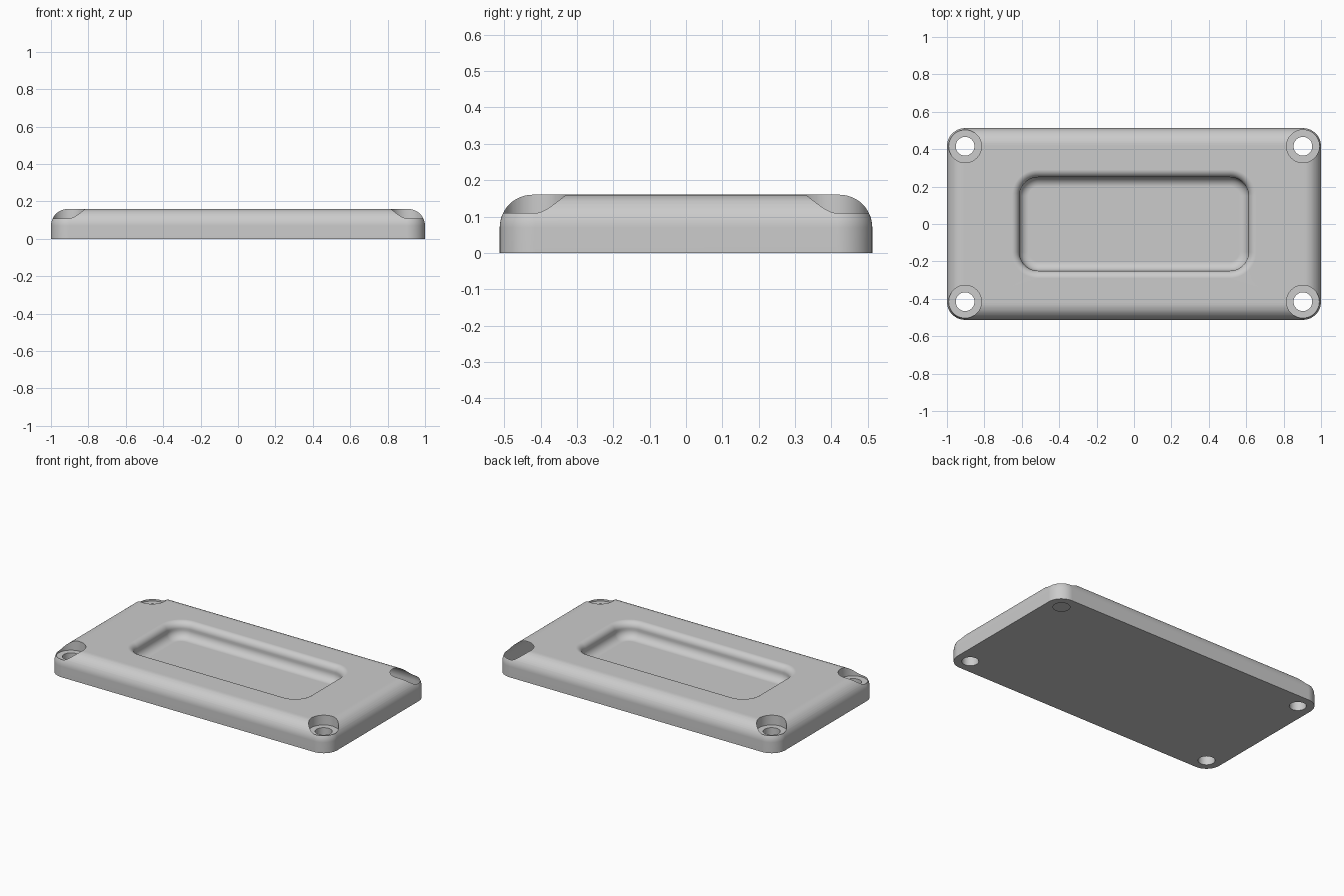
import bpy
import bmesh
from math import sin, cos, pi

cube = bpy.data.objects.get("Cube")
if cube:
    bpy.data.objects.remove(cube, do_unlink=True)

# Plate and recess dimensions
HX, HY, H = 1.0, 0.5125, 0.16
CORNER, FILLET = 0.097, 0.09
RX, RY, R_CORNER = 0.613, 0.25, 0.10
LIP, COVE, DEPTH = 0.04, 0.05, 0.10
STEPS = 12

grey = bpy.data.materials.new("light grey")
grey.use_nodes = True
colour = (0.6, 0.6, 0.6, 1)
grey.diffuse_color = colour
grey.node_tree.nodes["Principled BSDF"].inputs["Base Color"].default_value = colour


def rounded_ring(bm, hx, hy, r, z):
    """Loop of vertices around a rounded rectangle."""
    ring = []
    for k, (sx, sy) in enumerate([(1, 1), (-1, 1), (-1, -1), (1, -1)]):
        for i in range(STEPS + 1):
            a = (k + i / STEPS) * pi / 2
            ring.append(bm.verts.new((sx * (hx - r) + r * cos(a),
                                      sy * (hy - r) + r * sin(a), z)))
    return ring


# Section offsets as (inset, height): outer wall with fillet, then recess wall
quarter = [i / STEPS * pi / 2 for i in range(STEPS + 1)]
outer = [(0, 0)] + [(FILLET * (1 - cos(a)), H - FILLET * (1 - sin(a))) for a in quarter]
recess = [(-LIP * (1 - sin(a)), H - LIP * (1 - cos(a))) for a in quarter]
recess += [(COVE * (1 - cos(a)), H - DEPTH + COVE * (1 - sin(a))) for a in quarter]

# Plate body lofted through all rings
bm = bmesh.new()
rings = [rounded_ring(bm, HX - d, HY - d, CORNER - d, z) for d, z in outer]
rings += [rounded_ring(bm, RX - d, RY - d, R_CORNER - d, z) for d, z in recess]
for low, high in zip(rings, rings[1:]):
    n = len(low)
    for i in range(n):
        j = (i + 1) % n
        bm.faces.new((low[i], low[j], high[j], high[i]))
bm.faces.new(rings[0][::-1])
bm.faces.new(rings[-1])
bmesh.ops.recalc_face_normals(bm, faces=bm.faces)
mesh = bpy.data.meshes.new("cover_plate")
bm.to_mesh(mesh)
bm.free()
mesh.materials.append(grey)
plate = bpy.data.objects.new("cover_plate", mesh)
bpy.context.collection.objects.link(plate)


def cut_cylinder(x, y, radius, z0, z1):
    """Subtract a vertical cylinder from the plate."""
    bpy.ops.mesh.primitive_cylinder_add(vertices=64, radius=radius, depth=z1 - z0,
                                        location=(x, y, (z0 + z1) / 2))
    cutter = bpy.context.object
    cutter.name = "hole_cutter"
    cutter.hide_render = True
    cutter.data.materials.append(grey)
    mod = plate.modifiers.new("hole", 'BOOLEAN')
    mod.operation = 'DIFFERENCE'
    mod.solver = 'EXACT'
    mod.object = cutter
    bpy.context.view_layer.objects.active = plate
    bpy.ops.object.modifier_apply(modifier=mod.name)
    bpy.data.objects.remove(cutter, do_unlink=True)


# Counterbored screw holes, concentric with the rounded corners
for sx in (-1, 1):
    for sy in (-1, 1):
        x, y = sx * (HX - CORNER), sy * (HY - CORNER)
        cut_cylinder(x, y, 0.0876, 0.097, 0.3)
        cut_cylinder(x, y, 0.05, -0.1, 0.3)

# Smooth fillets, crisp edges and flat top
bpy.ops.object.select_all(action='DESELECT')
plate.select_set(True)
bpy.context.view_layer.objects.active = plate
bpy.ops.object.shade_smooth_by_angle(angle=pi / 6)
weighted = plate.modifiers.new("flat_top", 'WEIGHTED_NORMAL')
weighted.keep_sharp = True
